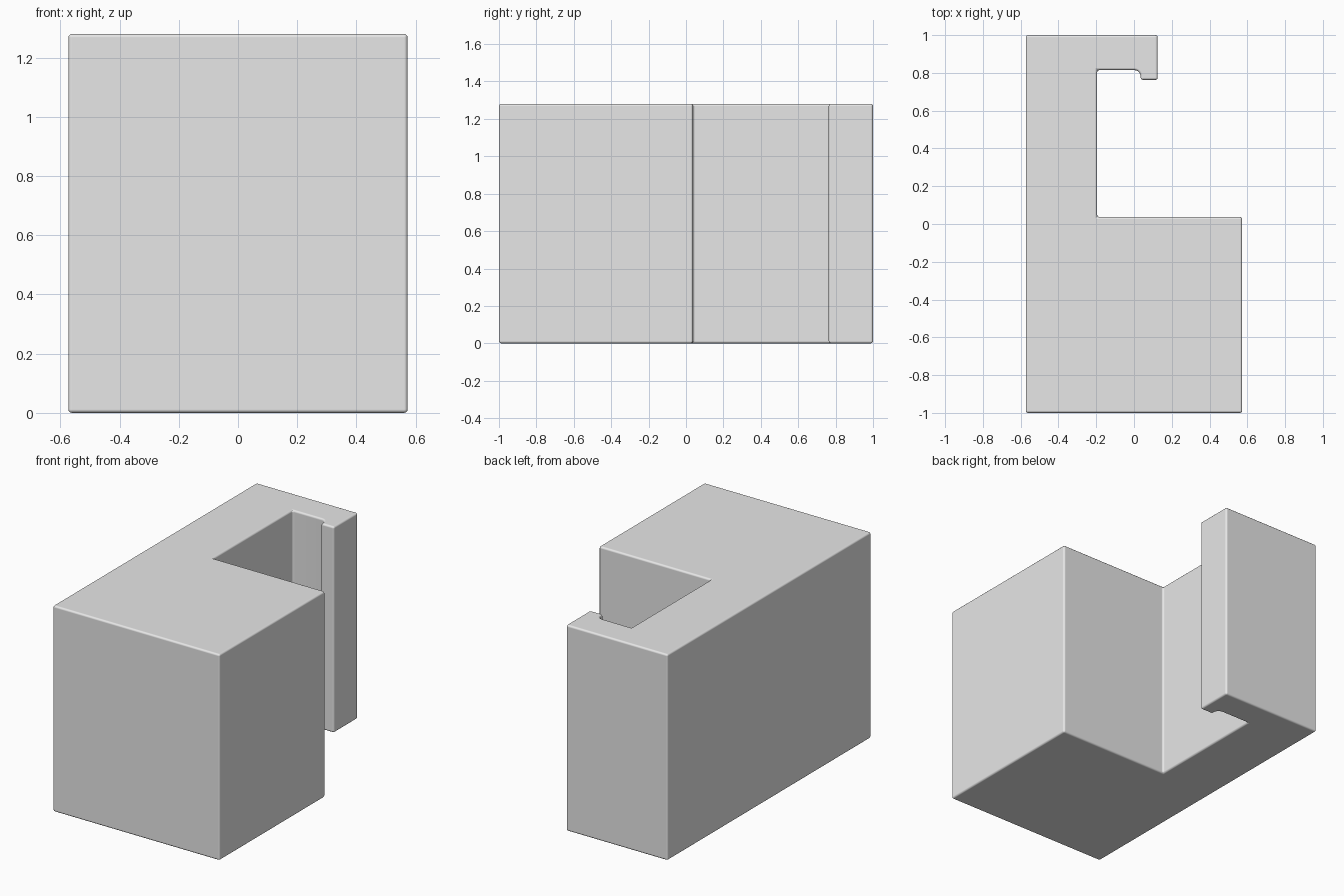
import bpy, bmesh, math

if "Cube" in bpy.data.objects:
    bpy.data.objects.remove(bpy.data.objects["Cube"])

HEIGHT = 1.28

# Hooked bracket outline, counter-clockwise from the front left corner
cx, cy, r = 0.0, 0.78, 0.035
fillet = [(cx + r * math.cos(a), cy + r * math.sin(a))
          for a in (math.pi / 2 * (1 - i / 5) for i in range(6))]
profile = [(-0.573, -1), (0.573, -1), (0.573, 0.037), (-0.195, 0.037), (-0.195, 0.815)]
profile += fillet
profile += [(0.035, 0.763), (0.125, 0.763), (0.125, 1), (-0.573, 1)]

# Extrude the outline upwards
bm = bmesh.new()
base = bm.faces.new([bm.verts.new((x, y, 0)) for x, y in profile])
top = bmesh.ops.extrude_face_region(bm, geom=[base], use_keep_orig=True)["geom"]
bmesh.ops.translate(bm, vec=(0, 0, HEIGHT),
                    verts=[v for v in top if isinstance(v, bmesh.types.BMVert)])
bmesh.ops.recalc_face_normals(bm, faces=bm.faces)
mesh = bpy.data.meshes.new("hook_bracket")
bm.to_mesh(mesh)
bm.free()
bracket = bpy.data.objects.new("hook_bracket", mesh)
bpy.context.collection.objects.link(bracket)

# Plain grey finish
grey = bpy.data.materials.new("light_grey")
grey.diffuse_color = (0.8, 0.8, 0.8, 1)
grey.use_nodes = True
grey.node_tree.nodes["Principled BSDF"].inputs["Base Color"].default_value = grey.diffuse_color
mesh.materials.append(grey)

# Small rounded edges
bevel = bracket.modifiers.new("rounded_edges", "BEVEL")
bevel.width = 0.012
bevel.segments = 3
bevel.limit_method = 'ANGLE'
bevel.angle_limit = math.radians(40)
bevel.use_clamp_overlap = False
bevel.harden_normals = True

bpy.context.view_layer.objects.active = bracket
bracket.select_set(True)
bpy.ops.object.shade_smooth_by_angle(angle=math.radians(40))
